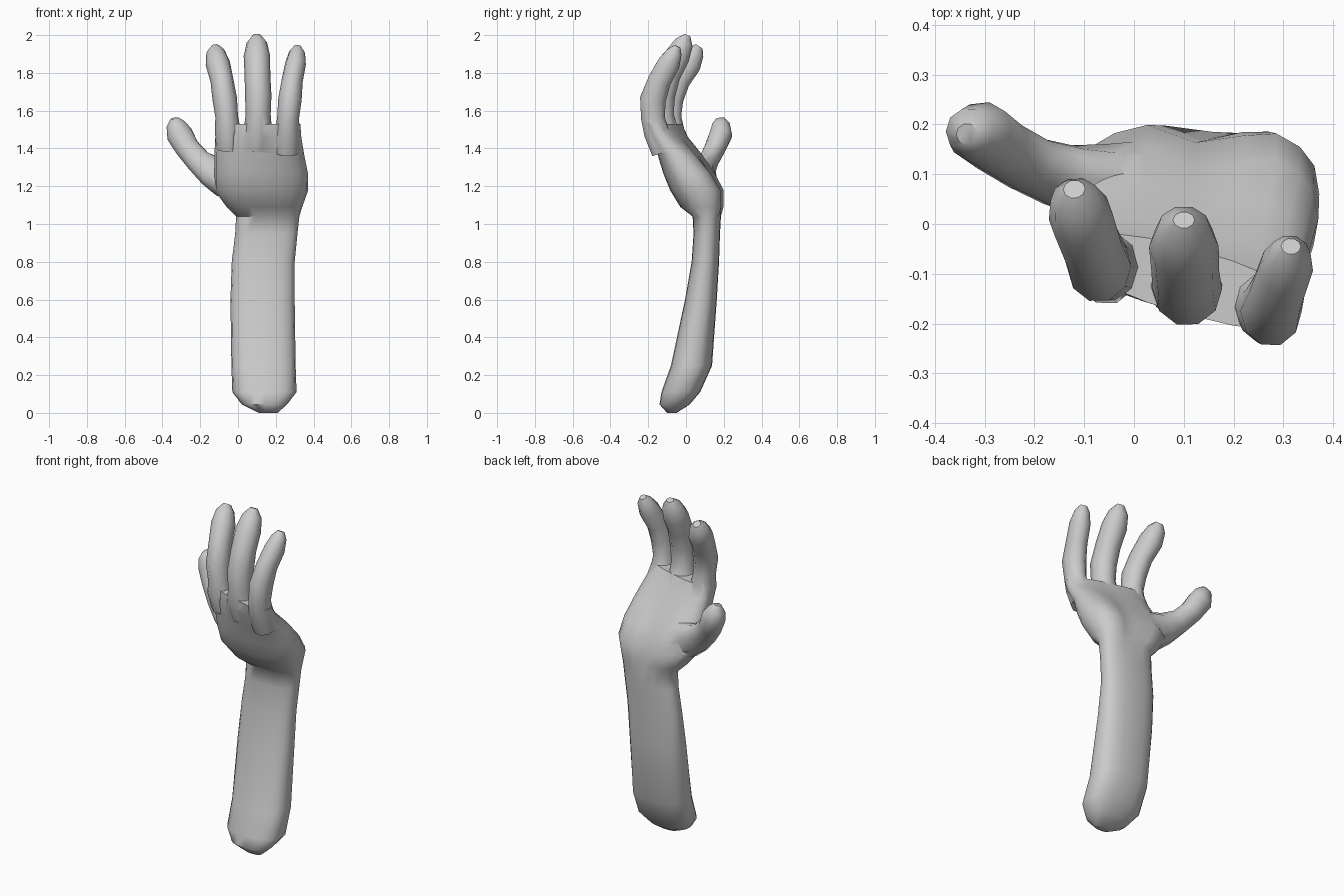
import bpy, bmesh, math
from mathutils import Vector


def skin(name, rings):
    """Bridge a list of equal-sized point rings into a closed solid."""
    bm = bmesh.new()
    rows = [[bm.verts.new(p) for p in r] for r in rings]
    n = len(rows[0])
    for a, b in zip(rows, rows[1:]):
        for i in range(n):
            j = (i + 1) % n
            bm.faces.new((a[i], a[j], b[j], b[i]))
    bm.faces.new(rows[0])
    bm.faces.new(rows[-1])
    bmesh.ops.recalc_face_normals(bm, faces=bm.faces)
    me = bpy.data.meshes.new(name)
    bm.to_mesh(me)
    bm.free()
    ob = bpy.data.objects.new(name, me)
    bpy.context.collection.objects.link(ob)
    return ob


def slab_ring(z, x0, x1, y0, y1, slope=0.0, valley=0.0, n=20):
    """Horizontal rounded section; slope twists it, valley dents the palm side."""
    pts = []
    for i in range(n):
        a = 2 * math.pi * i / n
        c, s = math.cos(a), math.sin(a)
        x = (x0 + x1) / 2 + (x1 - x0) / 2 * math.copysign(abs(c) ** 0.8, c)
        y = (y0 + y1) / 2 + (y1 - y0) / 2 * math.copysign(abs(s) ** 0.8, s)
        y -= slope * (x - 0.1)
        if s > 0:
            y -= valley * math.exp(-((x - 0.16) / 0.06) ** 2)
        pts.append((x, y, z))
    return pts


def digit(name, stations, n=10):
    """Finger swept along a path; stations are (x, y, z, half width, half depth)."""
    P = [Vector(s[:3]) for s in stations]
    rings = []
    for k, s in enumerate(stations):
        t = (P[min(k + 1, len(P) - 1)] - P[max(k - 1, 0)]).normalized()
        u = Vector((1, 0, 0))
        u = (u - t * u.dot(t)).normalized()
        v = t.cross(u)
        rings.append([P[k] + u * s[3] * math.cos(2 * math.pi * i / n)
                      + v * s[4] * math.sin(2 * math.pi * i / n) for i in range(n)])
    return skin(name, rings)


# Forearm, wrist and palm as one continuous loft
arm = skin("arm_and_hand", [slab_ring(*s) for s in (
    (0.0, 0.11, 0.21, -0.10, -0.05),
    (0.045, 0.02, 0.26, -0.14, 0.02),
    (0.11, -0.03, 0.31, -0.13, 0.075),
    (0.25, -0.035, 0.305, -0.08, 0.138),
    (0.60, -0.04, 0.30, -0.005, 0.163),
    (0.80, -0.033, 0.30, 0.03, 0.175),
    (0.95, -0.015, 0.315, 0.04, 0.18),
    (1.04, -0.01, 0.325, 0.035, 0.185),
    (1.09, -0.06, 0.34, -0.03, 0.205, 0, 0.04),
    (1.18, -0.125, 0.372, -0.085, 0.205, 0, 0.06),
    (1.27, -0.125, 0.37, -0.12, 0.155, 0.03, 0.06),
    (1.37, -0.125, 0.35, -0.145, 0.08, 0.1, 0.03),
    (1.46, -0.12, 0.335, -0.175, -0.005, 0.2),
    (1.53, -0.105, 0.33, -0.18, -0.045, 0.27))])

# Fingers curl toward the palm side (+y)
index_finger = digit("index_finger", (
    (-0.05, -0.06, 1.40, 0.065, 0.07),
    (-0.055, -0.085, 1.50, 0.068, 0.078),
    (-0.06, -0.088, 1.57, 0.06, 0.066),
    (-0.07, -0.085, 1.66, 0.065, 0.074),
    (-0.085, -0.045, 1.76, 0.061, 0.07),
    (-0.107, 0.015, 1.85, 0.065, 0.07),
    (-0.118, 0.05, 1.91, 0.05, 0.05),
    (-0.12, 0.07, 1.94, 0.022, 0.022)))
middle_finger = digit("middle_finger", (
    (0.10, -0.09, 1.40, 0.07, 0.07),
    (0.105, -0.12, 1.50, 0.075, 0.08),
    (0.107, -0.13, 1.58, 0.066, 0.068),
    (0.107, -0.13, 1.68, 0.07, 0.076),
    (0.103, -0.095, 1.79, 0.068, 0.07),
    (0.10, -0.045, 1.89, 0.07, 0.07),
    (0.10, -0.01, 1.96, 0.054, 0.052),
    (0.10, 0.008, 2.0, 0.022, 0.018)))
little_finger = digit("little_finger", (
    (0.26, -0.12, 1.38, 0.065, 0.065),
    (0.262, -0.155, 1.48, 0.066, 0.07),
    (0.265, -0.175, 1.56, 0.058, 0.066),
    (0.275, -0.175, 1.66, 0.062, 0.072),
    (0.287, -0.14, 1.76, 0.056, 0.064),
    (0.305, -0.09, 1.85, 0.055, 0.062),
    (0.313, -0.06, 1.91, 0.042, 0.042),
    (0.315, -0.045, 1.94, 0.02, 0.018)))

# Thumb flares into the ball of the palm
thumb = digit("thumb", (
    (0.02, 0.08, 1.20, 0.10, 0.09),
    (-0.07, 0.085, 1.245, 0.105, 0.075),
    (-0.14, 0.095, 1.28, 0.088, 0.062),
    (-0.21, 0.12, 1.335, 0.07, 0.055),
    (-0.27, 0.155, 1.405, 0.066, 0.058),
    (-0.31, 0.185, 1.475, 0.07, 0.062),
    (-0.33, 0.185, 1.53, 0.05, 0.048),
    (-0.335, 0.18, 1.56, 0.022, 0.022)))

# Fuse every digit into the hand
bpy.context.view_layer.objects.active = arm
for part in (index_finger, middle_finger, little_finger, thumb):
    m = arm.modifiers.new("union", "BOOLEAN")
    m.operation = "UNION"
    m.solver = "EXACT"
    m.object = part
    bpy.ops.object.modifier_apply(modifier=m.name)
    bpy.data.objects.remove(part)

arm.select_set(True)
bpy.ops.object.shade_smooth_by_angle(angle=math.radians(50))
